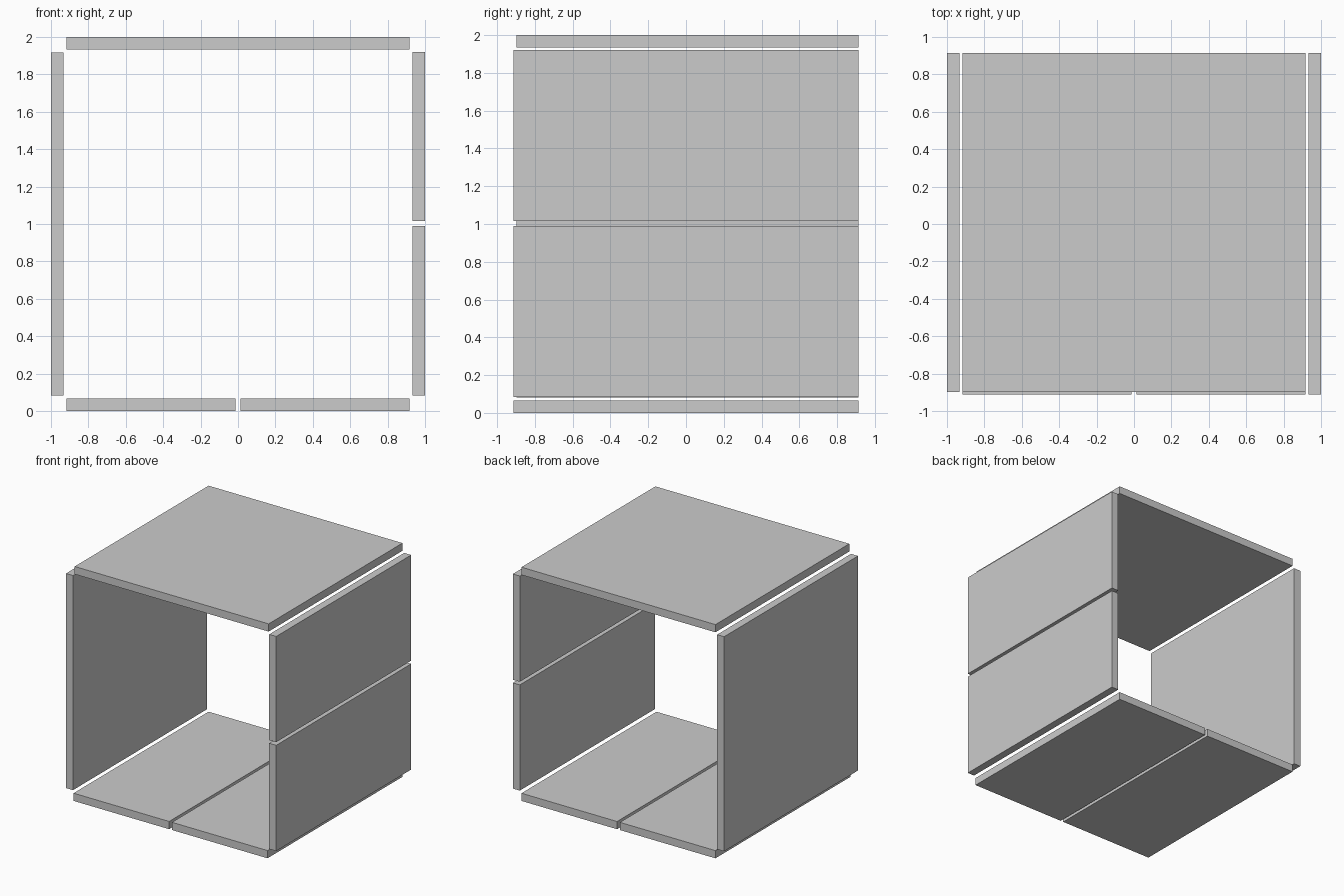
import bpy

if "Cube" in bpy.data.objects:
    bpy.data.objects.remove(bpy.data.objects["Cube"])

T = 0.066       # panel thickness
E = 0.918       # panel edge, measured from the cube centre
G = 0.0135      # half of the gap between half panels
BACK = 0.913
FRONT_FULL = -0.897
FRONT_HALF = -0.912


def panel(name, x, y, z):
    """Box panel from (min, max) ranges on each axis."""
    bpy.ops.mesh.primitive_cube_add(size=1)
    ob = bpy.context.object
    ob.name = name
    ob.location = [(a + b) / 2 for a, b in (x, y, z)]
    ob.scale = [b - a for a, b in (x, y, z)]
    bpy.ops.object.transform_apply(location=False, rotation=False, scale=True)
    return ob


# Full-size panels: roof and left wall
full_y = (FRONT_FULL, BACK)
panel("roof_panel", (-E, E), full_y, (2 - T, 2))
panel("left_wall_panel", (-1, -1 + T), full_y, (1 - E, 1 + E))

# Half-size panels: split floor and split right wall
half_y = (FRONT_HALF, BACK)
for side, lo, hi in (("a", -E, -G), ("b", G, E)):
    panel("floor_half_panel_" + side, (lo, hi), half_y, (0, T))
    panel("right_wall_half_panel_" + side, (1 - T, 1), half_y,
          (1.002 + lo, 1.002 + hi))
